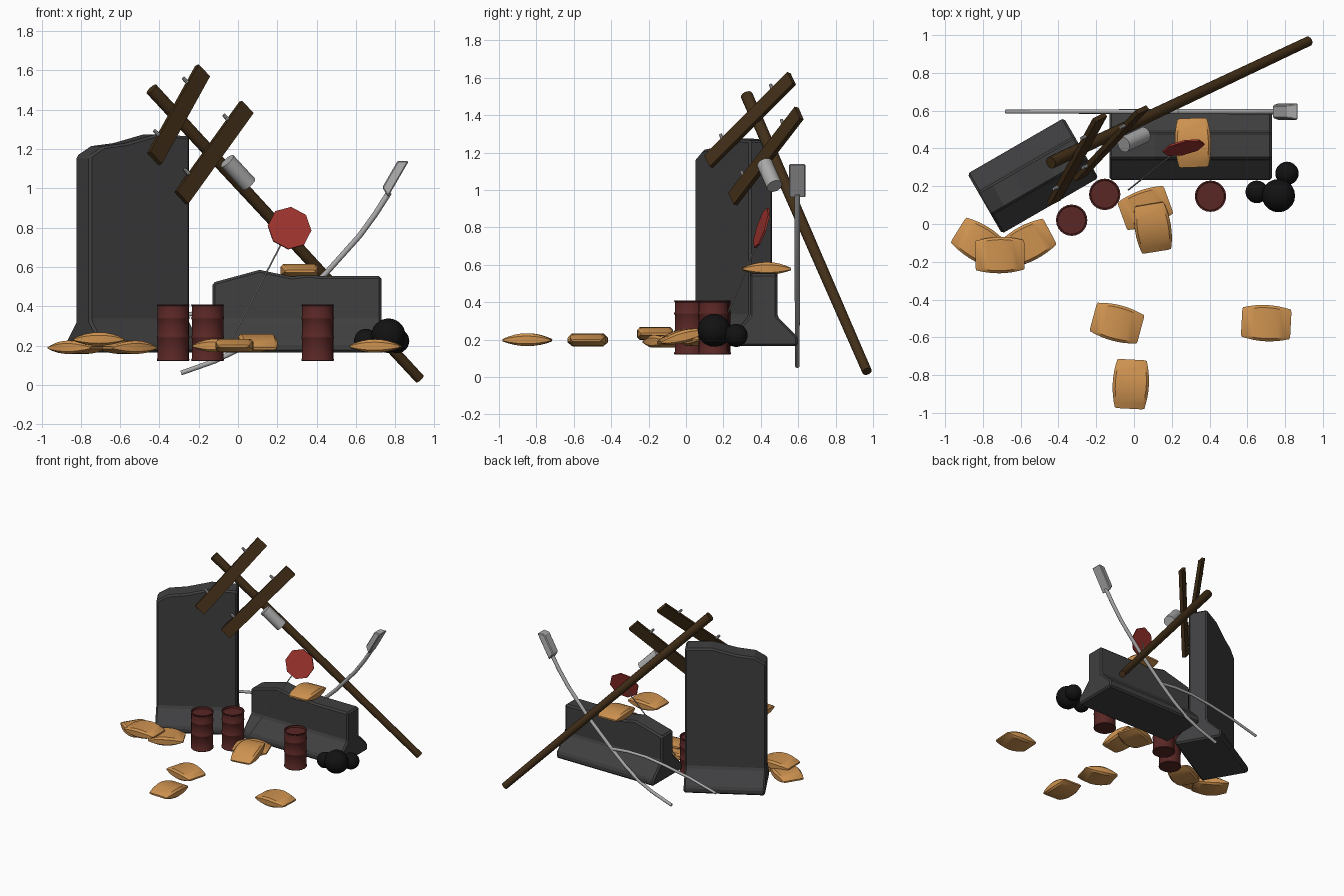
import bpy, bmesh, math
from mathutils import Vector, Matrix, Euler

if "Cube" in bpy.data.objects:
    bpy.data.objects.remove(bpy.data.objects["Cube"])


def mat(name, r, g, b):
    m = bpy.data.materials.new(name)
    m.diffuse_color = (r, g, b, 1)
    m.use_nodes = True
    m.node_tree.nodes["Principled BSDF"].inputs["Base Color"].default_value = m.diffuse_color
    return m


CONCRETE = mat("dark_concrete", 0.05, 0.05, 0.052)
RUST = mat("rust_red", 0.1, 0.02, 0.018)
SACK = mat("sack_cloth", 0.62, 0.29, 0.08)
WOOD = mat("old_wood", 0.055, 0.028, 0.009)
BLACK = mat("black_plastic", 0.006, 0.006, 0.006)
RED = mat("sign_red", 0.36, 0.035, 0.028)
METAL = mat("grey_metal", 0.4, 0.4, 0.4)


def finish(name, bm, material, smooth=None):
    bmesh.ops.recalc_face_normals(bm, faces=bm.faces)
    me = bpy.data.meshes.new(name)
    bm.to_mesh(me)
    bm.free()
    ob = bpy.data.objects.new(name, me)
    bpy.context.collection.objects.link(ob)
    me.materials.append(material)
    if smooth:
        bpy.ops.object.select_all(action='DESELECT')
        ob.select_set(True)
        bpy.context.view_layer.objects.active = ob
        bpy.ops.object.shade_smooth_by_angle(angle=math.radians(smooth))
    return ob


def loft(bm, rings, cap=True):
    rows = [[bm.verts.new(p) for p in ring] for ring in rings]
    n = len(rows[0])
    for a, b in zip(rows, rows[1:]):
        for i in range(n):
            j = (i + 1) % n
            bm.faces.new((a[i], a[j], b[j], b[i]))
    if cap:
        bm.faces.new(rows[0][::-1])
        bm.faces.new(rows[-1])


def tube(name, pts, r0, r1, material, sides=12):
    """Round tapered rod through a few points."""
    pts = [Vector(p) for p in pts]
    rings = []
    for i, p in enumerate(pts):
        d = (pts[min(i + 1, len(pts) - 1)] - pts[max(i - 1, 0)]).normalized()
        side = d.cross(Vector((0, 1, 0))).normalized()
        up = d.cross(side)
        r = r0 + (r1 - r0) * i / (len(pts) - 1)
        rings.append([p + r * (math.cos(a) * side + math.sin(a) * up)
                      for a in (2 * math.pi * k / sides for k in range(sides))])
    bm = bmesh.new()
    loft(bm, rings)
    return finish(name, bm, material, 40)


def board(name, centre, x, y, z, size, material, bevel=0.0, taper=1.0):
    """Box with its own axes; taper narrows the +z face."""
    m = Matrix((x, y, z)).transposed().to_4x4()
    m.translation = centre
    bm = bmesh.new()
    bmesh.ops.create_cube(bm, size=1)
    for v in bm.verts:
        k = taper if v.co.z > 0 else 1
        v.co = Vector((v.co.x * size[0] * k, v.co.y * size[1] * k, v.co.z * size[2]))
    if bevel:
        bmesh.ops.bevel(bm, geom=bm.edges[:], offset=bevel, segments=1, affect='EDGES')
    bm.transform(m)
    return finish(name, bm, material)


# Concrete barriers: splayed foot, upright wall, broken top edge
def barrier(name, loc, yaw, tops):
    rings = []
    for s, t in tops:
        half = [(0.183, 0.165), (0.183, 0.215), (0.073, 0.325), (0.073, t)]
        rings.append([(s, y, z) for y, z in half] + [(s, -y, z) for y, z in half[::-1]])
    bm = bmesh.new()
    loft(bm, rings)
    bm.transform(Matrix.Translation(loc) @ Matrix.Rotation(yaw, 4, 'Z'))
    ob = finish(name, bm, CONCRETE)
    b = ob.modifiers.new("chamfer", 'BEVEL')
    b.width, b.segments, b.limit_method = 0.012, 1, 'ANGLE'
    b.angle_limit = math.radians(35)


barrier("tall_barrier", (-0.535, 0.255, 0), math.radians(30),
        [(-0.295, 1.165), (-0.21, 1.215), (-0.08, 1.23), (0.1, 1.275), (0.295, 1.265)])
barrier("low_barrier", (0.3, 0.415, 0), 0,
        [(-0.43, 0.52), (-0.19, 0.585), (-0.025, 0.55), (0.05, 0.56), (0.13, 0.553), (0.43, 0.553)])

# Steel drums with ribs and a recessed lid
DRUM = [(0.079, 0.12), (0.083, 0.124), (0.083, 0.13), (0.08, 0.135), (0.08, 0.235),
        (0.083, 0.24), (0.083, 0.246), (0.08, 0.251), (0.08, 0.332), (0.083, 0.337),
        (0.083, 0.343), (0.08, 0.348), (0.08, 0.4), (0.083, 0.404), (0.083, 0.41),
        (0.075, 0.41), (0.073, 0.395)]
for i, (x, y) in enumerate([(-0.33, 0.02), (-0.155, 0.157), (0.405, 0.147)]):
    bm = bmesh.new()
    loft(bm, [[(x + r * math.cos(k * math.pi / 12), y + r * math.sin(k * math.pi / 12), z)
               for k in range(24)] for r, z in DRUM])
    finish(f"drum_{i + 1}", bm, RUST, 35)


# Sandbags: lens shaped along the length, chamfered along the sides
def sandbag(name, loc, rot):
    rings = []
    for i in range(9):
        t = i / 4 - 1
        f = 1 - t * t
        w, h, d = 0.078 + 0.018 * f, 0.006 + 0.031 * f, 0.006 + 0.025 * f
        half = [(w - 0.014, -d), (w, -d * 0.6), (w, h * 0.6), (w - 0.014, h)]
        rings.append([(t * 0.137 - 0.01 * t * (y / w) ** 2, y, z) for y, z in
                      half + [(-y, z) for y, z in half[::-1]]])
    bm = bmesh.new()
    loft(bm, rings)
    bm.transform(Matrix.Translation(loc) @ Euler([math.radians(a) for a in rot]).to_matrix().to_4x4())
    finish(name, bm, SACK, 30)


for i, (loc, rot) in enumerate([
        ((-0.82, -0.10, 0.188), (0, 0, -32)), ((-0.56, -0.10, 0.188), (0, 0, 28)),
        ((-0.71, -0.165, 0.23), (0, 0, 1)), ((-0.017, -0.848, 0.197), (0, 0, 87)),
        ((-0.09, -0.525, 0.197), (0, 0, -15)), ((0.70, -0.525, 0.195), (0, 0, -3)),
        ((0.06, 0.085, 0.197), (0, 0, 20)), ((0.10, -0.02, 0.215), (0, -14, 99)),
        ((0.312, 0.43, 0.578), (0, 0, 92))]):
    sandbag(f"sandbag_{i + 1}", loc, rot)

# Rubbish sacks
for i, (x, y, z, r) in enumerate([(0.65, 0.17, 0.225, 0.06), (0.765, 0.15, 0.25, 0.088),
                                  (0.81, 0.268, 0.223, 0.062)]):
    bm = bmesh.new()
    bmesh.ops.create_icosphere(bm, subdivisions=3, radius=r, matrix=Matrix.Translation((x, y, z)))
    finish(f"rubbish_sack_{i + 1}", bm, BLACK, 40)

# Fallen utility pole
TOP, FOOT = Vector((-0.44, 0.325, 1.505)), Vector((0.925, 0.968, 0.03))
P = (FOOT - TOP).normalized()
tube("utility_pole", [TOP, FOOT], 0.033, 0.026, WOOD, 16)

# Crossarms with insulator pins
for i, (a, b) in enumerate([((-0.425, 0.12, 1.152), (-0.18, 0.565, 1.597)),
                            ((-0.288, 0.25, 0.952), (0.043, 0.605, 1.412))]):
    a, b = Vector(a), Vector(b)
    u = (b - a).normalized()
    n = u.cross(P).normalized()
    w = n.cross(u)
    board(f"crossarm_{i + 1}", (a + b) / 2, u, w, n, ((b - a).length, 0.09, 0.026), WOOD)
    for k in (0.2, 0.8):
        q = a.lerp(b, k)
        tube(f"pin_{i + 1}_{'low' if k < 0.5 else 'high'}", [q - P * 0.04, q - P * 0.078],
             0.011, 0.009, METAL, 8)

# Transformer can on the pole
c = Vector((0.0, 0.447, 1.08))
tube("transformer", [c - P * 0.085, c + P * 0.085], 0.043, 0.043, METAL, 16)

# Octagonal road sign on a thin leaning post
n = Vector((0.2, -0.93, 0.3)).normalized()
base, c = Vector((-0.03, 0.18, 0.235)), Vector((0.262, 0.405, 0.797))
up = (c - base).normalized()
up = (up - n * up.dot(n)).normalized()
side = up.cross(n)
bm = bmesh.new()
loft(bm, [[c + n * d + 0.113 * (math.cos(a) * side + math.sin(a) * up)
           for a in ((k + 0.5) * math.pi / 4 for k in range(8))] for d in (-0.004, 0.006)])
finish("sign_plate", bm, RED)
tube("sign_post", [base, c - n * 0.008], 0.004, 0.004, METAL, 8)

# Bent street lamp: main post, side branch, lamp head
Y = 0.595
tube("lamp_post", [(x, Y, z) for x, z in [(-0.29, 0.06), (-0.12, 0.12), (0, 0.178), (0.12, 0.265),
     (0.24, 0.37), (0.45, 0.57), (0.62, 0.76), (0.7, 0.87), (0.77, 0.98)]], 0.012, 0.015, METAL)
tube("lamp_branch", [(x, Y, z) for x, z in [(0.24, 0.37), (0.1, 0.385), (-0.06, 0.385), (-0.23, 0.362),
     (-0.45, 0.32), (-0.68, 0.26)]], 0.012, 0.01, METAL)
u = Vector((0.5, 0, 0.866))
v = Vector((0, 1, 0))
board("lamp_head", Vector((0.795, Y, 1.06)), u, v, u.cross(v),
      (0.21, 0.09, 0.05), METAL, 0.006, 0.75)
